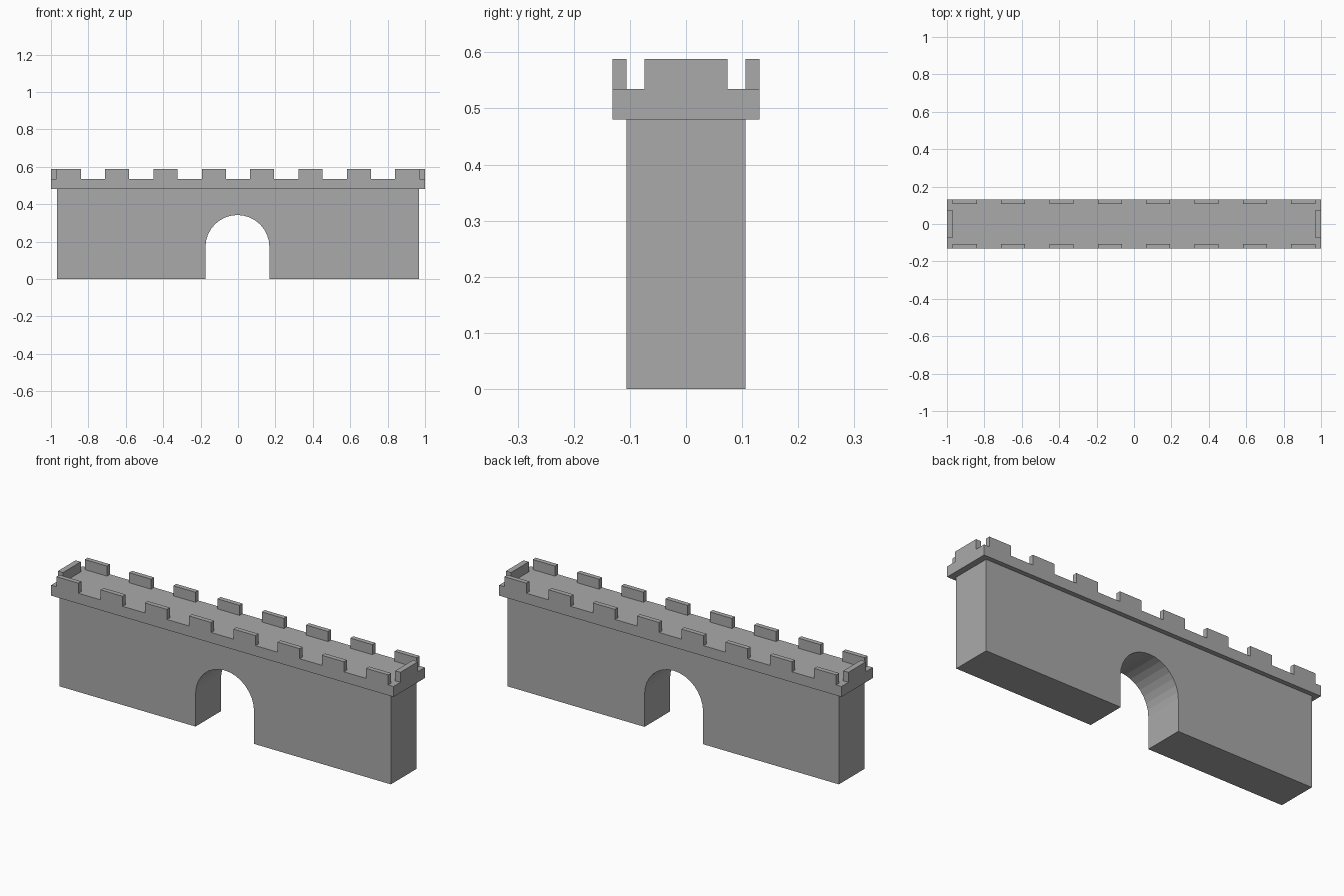
import bpy
import bmesh
from math import cos, sin, pi

cube = bpy.data.objects.get("Cube")
if cube:
    bpy.data.objects.remove(cube, do_unlink=True)

# Stone colour
stone = bpy.data.materials.new("grey_stone")
stone.use_nodes = True
GREY = (0.4, 0.4, 0.4, 1)
stone.diffuse_color = GREY
stone.node_tree.nodes["Principled BSDF"].inputs["Base Color"].default_value = GREY


def add_object(name, bm):
    bmesh.ops.recalc_face_normals(bm, faces=bm.faces)
    mesh = bpy.data.meshes.new(name)
    bm.to_mesh(mesh)
    bm.free()
    mesh.materials.append(stone)
    obj = bpy.data.objects.new(name, mesh)
    bpy.context.collection.objects.link(obj)
    return obj


def box(name, x0, x1, y0, y1, z0, z1):
    bm = bmesh.new()
    bmesh.ops.create_cube(bm, size=1)
    for v in bm.verts:
        v.co.x = x1 if v.co.x > 0 else x0
        v.co.y = y1 if v.co.y > 0 else y0
        v.co.z = z1 if v.co.z > 0 else z0
    return add_object(name, bm)


WALL_X, WALL_Y = 0.967, 0.106
DECK_X, DECK_Y = 1.0, 0.131
WALL_TOP, DECK_TOP, TOP = 0.48, 0.535, 0.588

# Wall with an arched gateway: one outline extruded through its depth
ARCH_X, ARCH_R, SPRING, STEPS = -0.003, 0.171, 0.171, 16
outline = [(-WALL_X, 0), (-WALL_X, WALL_TOP), (WALL_X, WALL_TOP), (WALL_X, 0),
           (ARCH_X + ARCH_R, 0)]
for i in range(STEPS + 1):
    a = pi * i / STEPS
    outline.append((ARCH_X + ARCH_R * cos(a), SPRING + ARCH_R * sin(a)))
outline.append((ARCH_X - ARCH_R, 0))

bm = bmesh.new()
face = bm.faces.new([bm.verts.new((x, -WALL_Y, z)) for x, z in outline])
result = bmesh.ops.extrude_face_region(bm, geom=[face], use_keep_orig=True)
moved = [g for g in result["geom"] if isinstance(g, bmesh.types.BMVert)]
bmesh.ops.translate(bm, verts=moved, vec=(0, 2 * WALL_Y, 0))
add_object("arched_wall", bm)

# Overhanging walkway
box("walkway", -DECK_X, DECK_X, -DECK_Y, DECK_Y, WALL_TOP, DECK_TOP)

# Battlements along the front and back
COUNT, PITCH, HALF = 8, 0.2585, 0.0645
for side, y0, y1 in (("front", -DECK_Y, -WALL_Y), ("back", WALL_Y, DECK_Y)):
    for i in range(COUNT):
        x = (i - (COUNT - 1) / 2) * PITCH
        box(f"{side}_battlement_{i + 1}", x - HALF, x + HALF, y0, y1, DECK_TOP, TOP)

# One battlement at each end
END_Y, END_X = 0.074, 0.97
box("right_end_battlement", -DECK_X, -END_X, -END_Y, END_Y, DECK_TOP, TOP)
box("left_end_battlement", END_X, DECK_X, -END_Y, END_Y, DECK_TOP, TOP)
